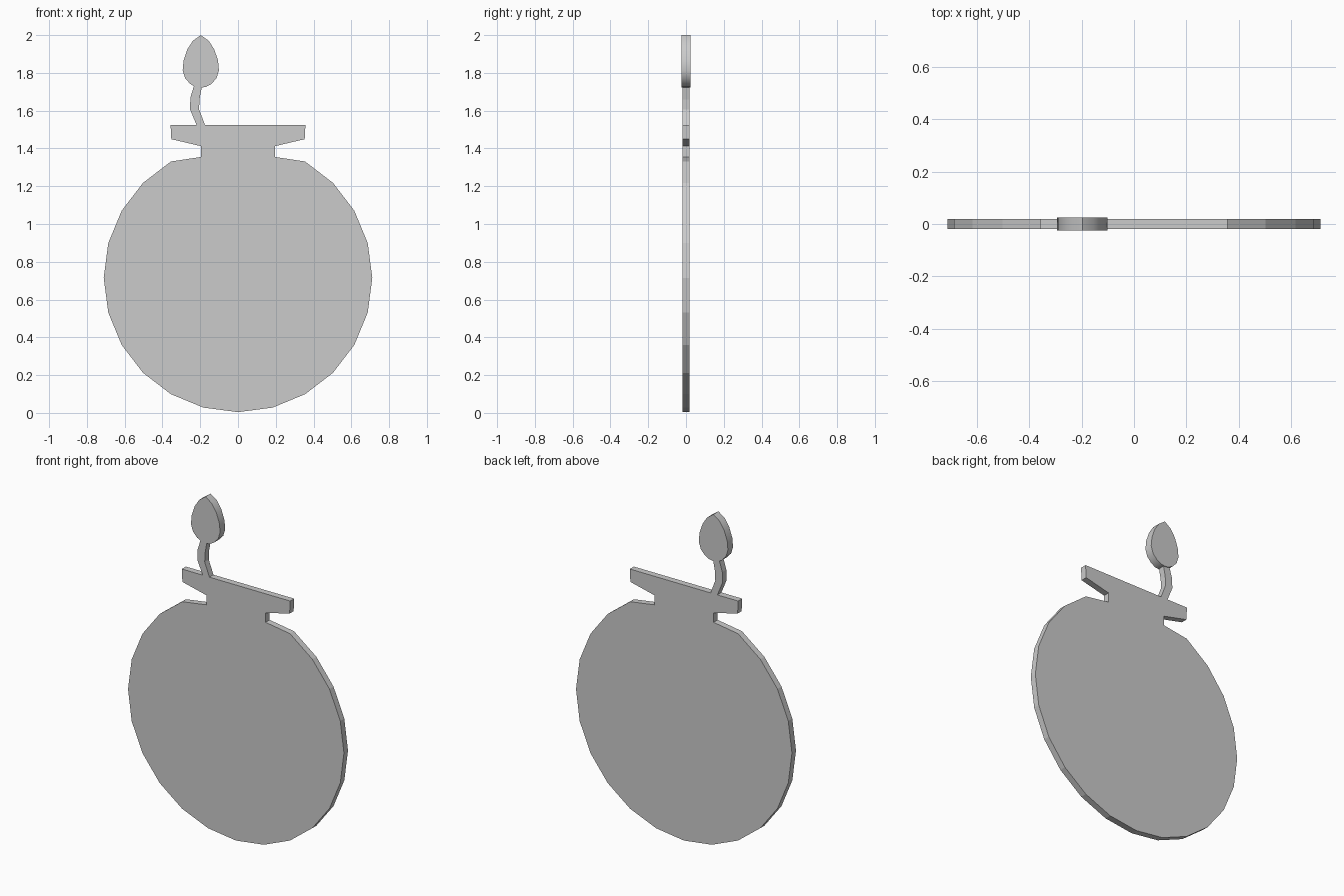
import bpy, bmesh
from math import sin, cos, radians

if "Cube" in bpy.data.objects:
    bpy.data.objects.remove(bpy.data.objects["Cube"])


def plate(name, outline, half):
    """Extrude a closed x-z outline symmetrically about y = 0."""
    bm = bmesh.new()
    face = bm.faces.new([bm.verts.new((x, -half, z)) for x, z in outline])
    ext = bmesh.ops.extrude_face_region(bm, geom=[face], use_keep_orig=True)
    moved = [g for g in ext["geom"] if isinstance(g, bmesh.types.BMVert)]
    bmesh.ops.translate(bm, verts=moved, vec=(0, 2 * half, 0))
    bmesh.ops.recalc_face_normals(bm, faces=bm.faces)
    mesh = bpy.data.meshes.new(name)
    bm.to_mesh(mesh)
    bm.free()
    obj = bpy.data.objects.new(name, mesh)
    bpy.context.collection.objects.link(obj)
    return obj


def mirrored(half_outline, cx):
    """Complete a right-hand outline (offsets from cx, bottom to top)."""
    right = [(cx + x, z) for x, z in half_outline]
    left = [(cx - x, z) for x, z in reversed(half_outline) if x > 0]
    return right + left


# Flask body: 24-sided disc running into the neck and flared rim
R, CZ = 0.711, 0.715
side = [(R * sin(radians(a)), CZ - R * cos(radians(a))) for a in range(15, 151, 15)]
body = [(0, CZ - R)] + side
body += [(0.195, 1.355), (0.195, 1.412), (0.353, 1.449), (0.357, 1.525)]
plate("flask_body", mirrored(body, 0), 0.019)

# Curved stem
plate("stem", [(-0.175, 1.525), (-0.206, 1.607), (-0.204, 1.66), (-0.19, 1.735),
               (-0.232, 1.735), (-0.252, 1.67), (-0.254, 1.607), (-0.22, 1.525)], 0.019)

# Pointed drop on top of the stem, slightly thicker
drop = [(0, 1.722), (0.028, 1.726), (0.055, 1.741), (0.083, 1.771), (0.096, 1.813),
        (0.091, 1.867), (0.071, 1.925), (0.042, 1.97), (0, 2.0)]
obj = plate("drop", mirrored(drop, -0.197), 0.024)
bpy.context.view_layer.objects.active = obj
obj.select_set(True)
bpy.ops.object.shade_smooth_by_angle(angle=radians(35))
